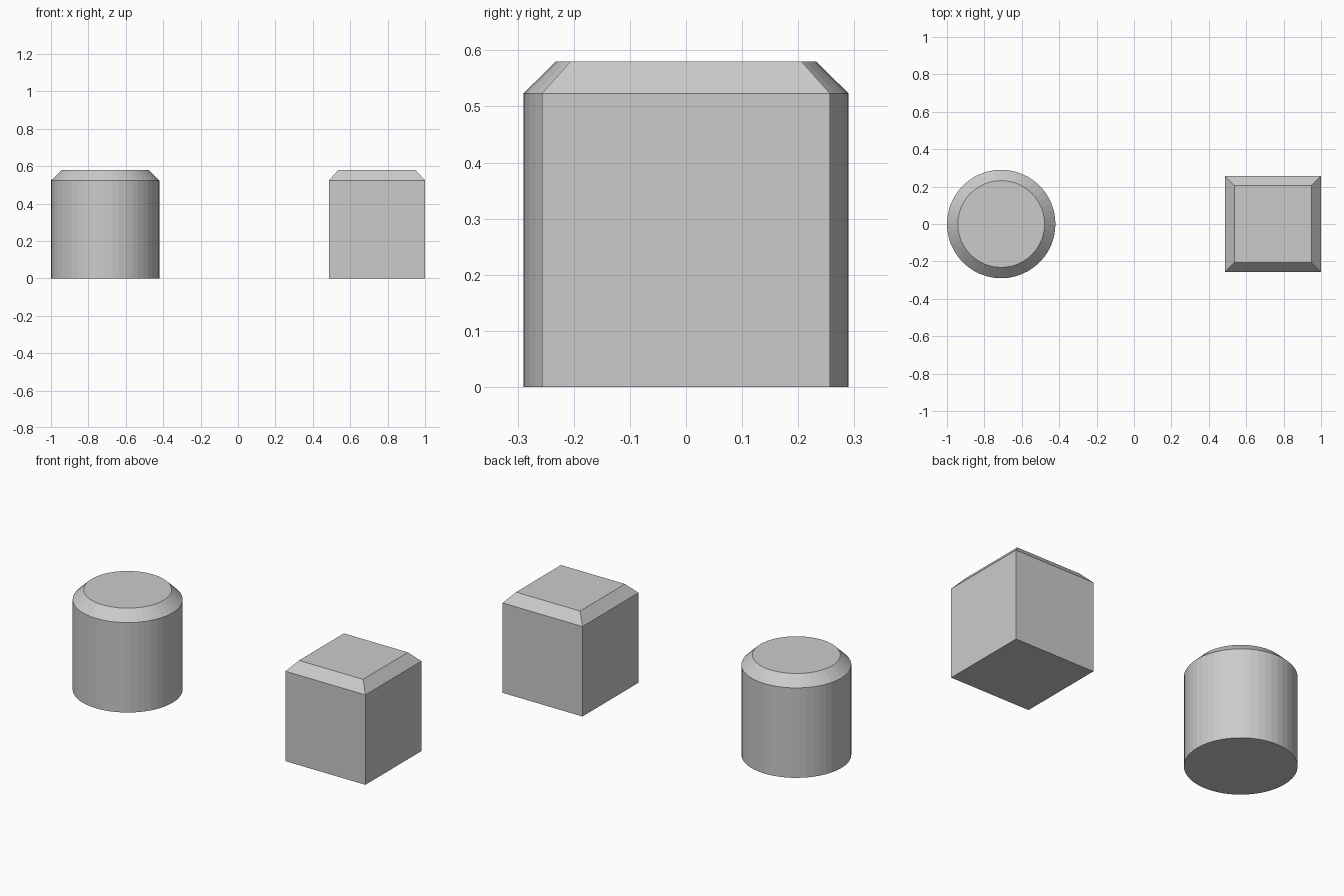
import bpy, bmesh, math

if "Cube" in bpy.data.objects:
    bpy.data.objects.remove(bpy.data.objects["Cube"])

HEIGHT = 0.58
SHOULDER = 0.523


def chamfered_prism(name, x, sides, radius, top_radius, turn=0.0):
    """Closed prism with a chamfered top rim, standing on z = 0."""
    bm = bmesh.new()
    rings = []
    for r, z in ((radius, 0.0), (radius, SHOULDER), (top_radius, HEIGHT)):
        ring = []
        for i in range(sides):
            a = turn + 2 * math.pi * i / sides
            ring.append(bm.verts.new((r * math.cos(a), r * math.sin(a), z)))
        rings.append(ring)
    for low, high in zip(rings, rings[1:]):
        for i in range(sides):
            j = (i + 1) % sides
            bm.faces.new((low[i], low[j], high[j], high[i]))
    bm.faces.new(rings[0][::-1])
    bm.faces.new(rings[-1])
    mesh = bpy.data.meshes.new(name)
    bm.to_mesh(mesh)
    bm.free()
    obj = bpy.data.objects.new(name, mesh)
    obj.location.x = x
    bpy.context.collection.objects.link(obj)
    return obj


# Round peg on the left
chamfered_prism("round_peg", -0.71, 48, 0.29, 0.232)

# Square peg on the right
diag = math.sqrt(2)
chamfered_prism("square_peg", 0.743, 4, 0.257 * diag, 0.206 * diag, math.pi / 4)
